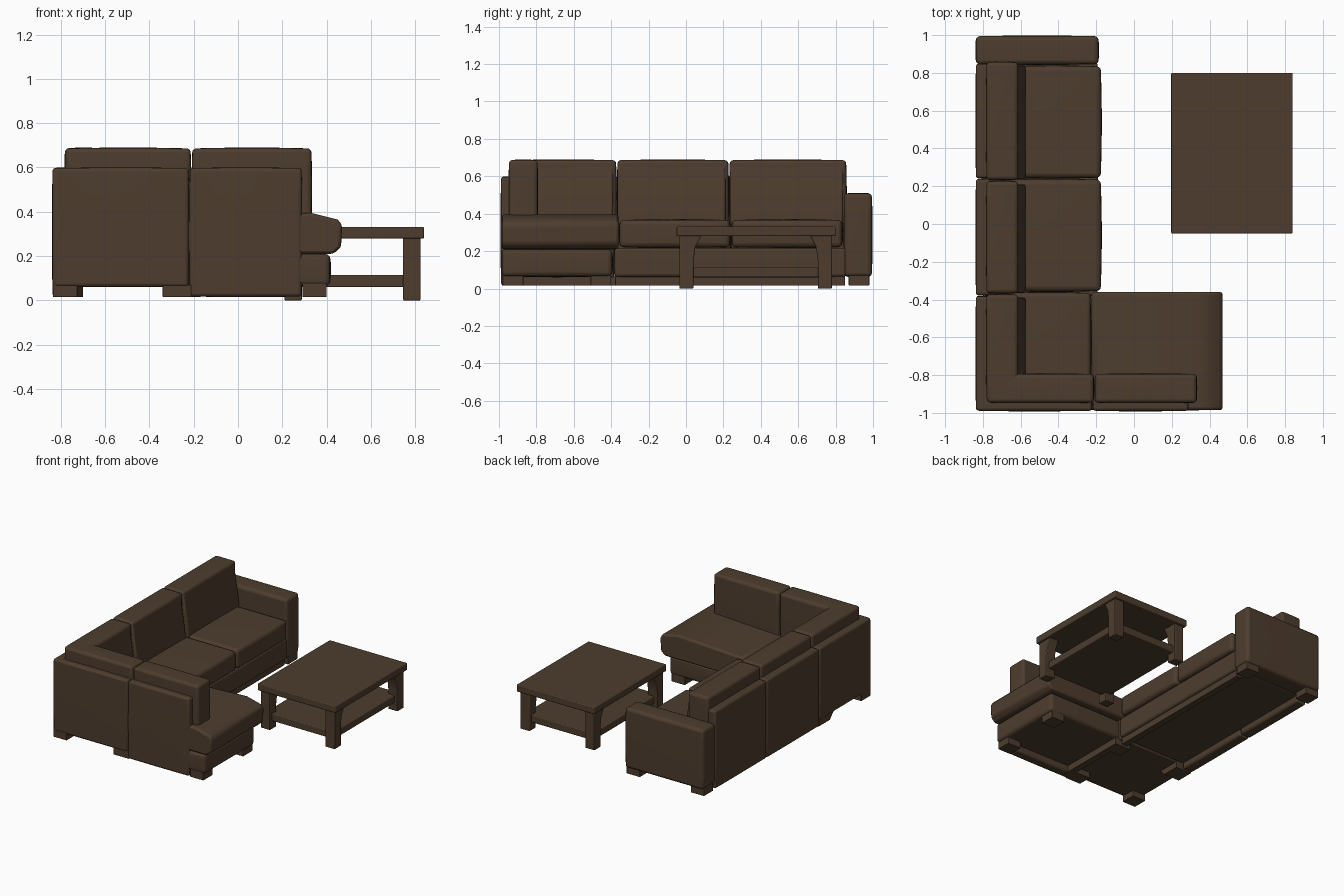
import bpy, bmesh

if "Cube" in bpy.data.objects:
    bpy.data.objects.remove(bpy.data.objects["Cube"])

brown = bpy.data.materials.new("dark brown leather")
brown.diffuse_color = (0.075, 0.046, 0.027, 1)
brown.use_nodes = True
brown.node_tree.nodes["Principled BSDF"].inputs["Base Color"].default_value = brown.diffuse_color


def finish(name, bm, bevel=0.0, segments=3):
    bmesh.ops.recalc_face_normals(bm, faces=bm.faces)
    me = bpy.data.meshes.new(name)
    bm.to_mesh(me)
    bm.free()
    me.materials.append(brown)
    ob = bpy.data.objects.new(name, me)
    bpy.context.collection.objects.link(ob)
    if bevel:
        m = ob.modifiers.new("round edges", 'BEVEL')
        m.width, m.segments = bevel, segments
        m.limit_method, m.angle_limit = 'ANGLE', 0.7
    bpy.context.view_layer.objects.active = ob
    ob.select_set(True)
    bpy.ops.object.shade_smooth_by_angle(angle=0.7)
    ob.select_set(False)
    return ob


def box(name, x, y, z, bevel=0.012, puff=0.0):
    """Box from axis ranges; puff swells every side like a stuffed cushion."""
    bm = bmesh.new()
    bmesh.ops.create_cube(bm, size=2)
    if puff:
        bmesh.ops.subdivide_edges(bm, edges=bm.edges[:], cuts=3, use_grid_fill=True)
    for v in bm.verts:
        u = v.co.copy()
        for i, (a, b) in enumerate((x, y, z)):
            j, k = (i + 1) % 3, (i + 2) % 3
            swell = puff * ((1 - u[j] ** 2) * (1 - u[k] ** 2) - 1)
            v.co[i] = (a + b) / 2 + u[i] * ((b - a) / 2 + swell)
    return finish(name, bm, bevel)


def prism(name, profile, axis, lo, hi, bevel=0.0):
    """Extrude a (horizontal, z) profile along x or y."""
    bm = bmesh.new()
    pt = (lambda h, z, t: (t, h, z)) if axis == 'x' else (lambda h, z, t: (h, t, z))
    f = bm.faces.new([bm.verts.new(pt(h, z, lo)) for h, z in profile])
    r = bmesh.ops.extrude_face_region(bm, geom=[f])
    for v in r['geom']:
        if isinstance(v, bmesh.types.BMVert):
            v.co['xy'.index(axis)] = hi
    return finish(name, bm, bevel, 2)


# Outer back panels: long side, then short side
for a, b, bottom in ((-0.99, -0.38, 0.06), (-0.38, 0.24, 0.015), (0.24, 0.85, 0.015)):
    box("long_back_panel", (-0.84, -0.75), (a, b), (bottom, 0.60), 0.014, 0.003)
for a, b, bottom in ((-0.835, -0.22, 0.06), (-0.22, 0.29, 0.015)):
    box("short_back_panel", (a, b), (-0.992, -0.91), (bottom, 0.60), 0.014, 0.003)

# Back cushions
for a, b in ((-0.94, -0.37), (-0.37, 0.23), (0.23, 0.86)):
    box("long_back_cushion", (-0.785, -0.61), (a, b), (0.30, 0.69), 0.018, 0.004)
    # stuffed lower front that leans out towards the seat
    prism("back_cushion_slope", [(-0.66, 0.34), (-0.575, 0.34), (-0.575, 0.39), (-0.615, 0.66), (-0.66, 0.66)],
          'y', a + 0.005, b - 0.02, 0.01)
for a, b in ((-0.78, -0.21), (-0.21, 0.335)):
    box("short_back_cushion", (a, b), (-0.95, -0.79), (0.30, 0.69), 0.018, 0.004)

# Seat cushions
for a, b in ((0.24, 0.84), (-0.36, 0.24)):
    box("long_seat_cushion", (-0.70, -0.17), (a, b), (0.215, 0.372), 0.022, 0.006)
box("corner_seat_cushion", (-0.70, -0.225), (-0.90, -0.36), (0.215, 0.372), 0.018, 0.006)
prism("chaise_cushion", [(-0.225, 0.21), (0.43, 0.21), (0.465, 0.24), (0.47, 0.34), (0.45, 0.365),
                         (0.33, 0.395), (0.10, 0.385), (-0.21, 0.37), (-0.225, 0.35)],
      'y', -0.985, -0.36, 0.014)

# Seat bases
box("long_base", (-0.80, -0.19), (-0.385, 0.86), (0.06, 0.22), 0.015, 0.003)
box("corner_base", (-0.80, -0.20), (-0.96, -0.385), (0.06, 0.22), 0.01)
box("chaise_base", (-0.22, 0.42), (-0.99, -0.39), (0.06, 0.215), 0.02, 0.006)

# Low rails under the long section and the chaise
box("front_rail", (-0.26, -0.21), (-0.38, 0.85), (0.015, 0.07), 0.004)
box("chaise_rail", (-0.22, -0.17), (-0.97, -0.40), (0.015, 0.07), 0.004)

# Arm
box("arm", (-0.84, -0.185), (0.842, 0.998), (0.06, 0.512), 0.02, 0.004)

# Sofa feet
for x, y in ((-0.78, 0.925), (-0.25, 0.925), (-0.78, -0.93), (0.345, -0.925), (0.345, -0.455)):
    box("sofa_foot", (x - 0.055, x + 0.055), (y - 0.055, y + 0.055), (0.015, 0.08), 0.004)
box("corner_foot", (-0.34, -0.21), (-0.985, -0.88), (0.015, 0.07), 0.004)
prism("wedge_foot", [(-0.56, 0.07), (-0.51, 0.015), (-0.38, 0.015), (-0.38, 0.07)], 'x', -0.83, -0.70)
prism("wedge_foot", [(-0.56, 0.07), (-0.51, 0.015), (-0.40, 0.015), (-0.40, 0.07)], 'x', -0.30, -0.17)

# Coffee table: top, shelf, and bracket-topped legs
box("table_top", (0.197, 0.84), (-0.05, 0.80), (0.28, 0.332), 0.006)
box("table_shelf", (0.235, 0.80), (-0.01, 0.76), (0.06, 0.115), 0.006)
for x in (0.21, 0.745):
    for outer, s in ((-0.035, 1), (0.78, -1)):
        leg = [(0, 0), (0.075, 0), (0.075, 0.15), (0.085, 0.22), (0.11, 0.27), (0.12, 0.29), (0, 0.29)]
        prism("table_leg", [(outer + s * h, z) for h, z in leg], 'x', x, x + 0.078, 0.005)
